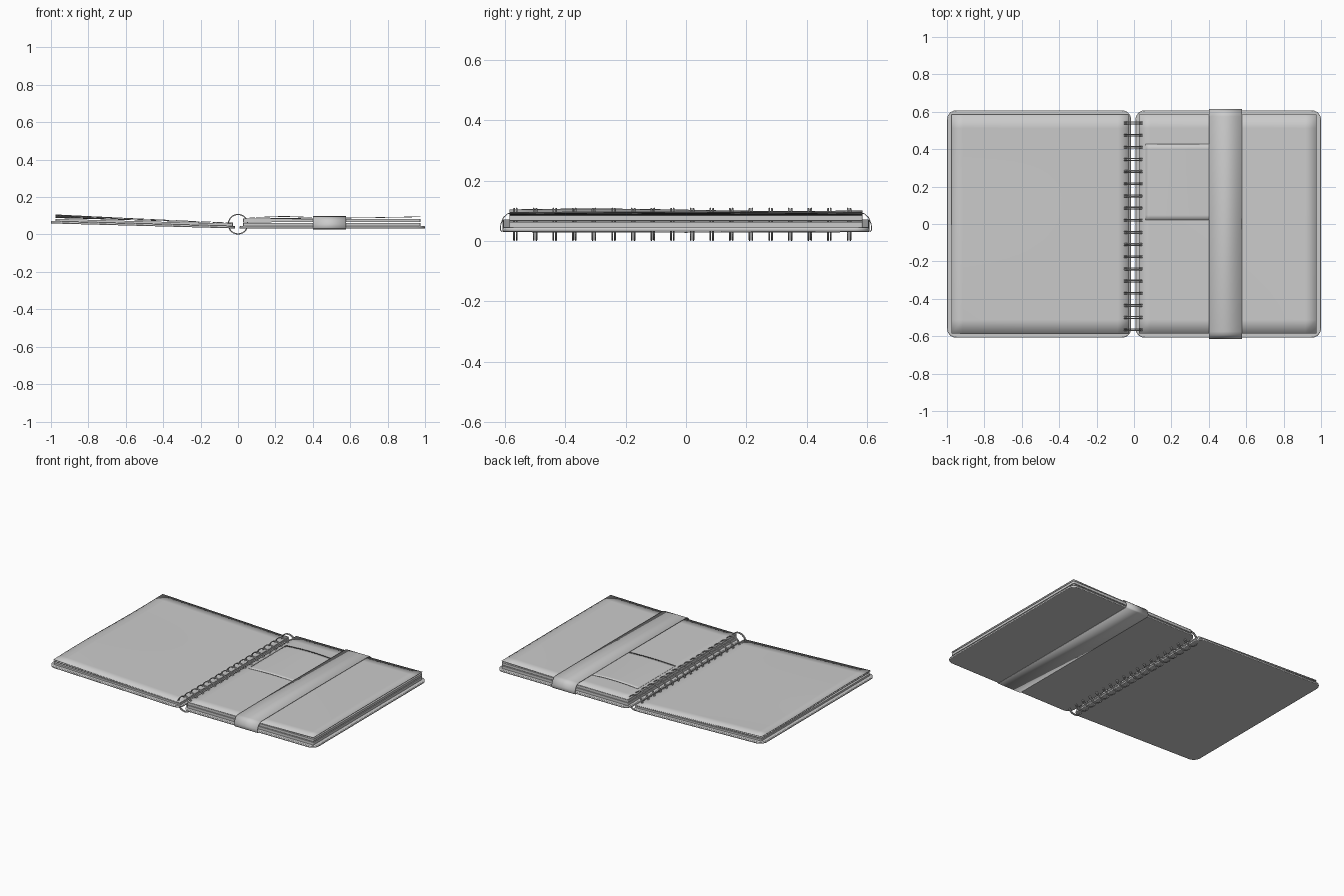
import bpy, bmesh, math

if "Cube" in bpy.data.objects:
    bpy.data.objects.remove(bpy.data.objects["Cube"])


def finish(name, bm):
    bmesh.ops.recalc_face_normals(bm, faces=bm.faces)
    me = bpy.data.meshes.new(name)
    bm.to_mesh(me)
    bm.free()
    ob = bpy.data.objects.new(name, me)
    bpy.context.collection.objects.link(ob)
    bpy.context.view_layer.objects.active = ob
    ob.select_set(True)
    bpy.ops.object.shade_smooth_by_angle(angle=math.radians(35))
    ob.select_set(False)
    return ob


def slab(name, x0, x1, hy, z0, z1, slope=0.0, r=0.05, bevel=0.0):
    """Rounded-corner plate, tilted along x by slope."""
    bm = bmesh.new()
    corners = [(x1 - r, hy - r, 0), (x0 + r, hy - r, 90),
               (x0 + r, r - hy, 180), (x1 - r, r - hy, 270)]
    vs = []
    for cx, cy, a0 in corners:
        for i in range(7):
            a = math.radians(a0 + 15 * i)
            vs.append(bm.verts.new((cx + r * math.cos(a), cy + r * math.sin(a), z0)))
    face = bm.faces.new(vs)
    ext = bmesh.ops.extrude_face_region(bm, geom=[face])
    for v in ext["geom"]:
        if isinstance(v, bmesh.types.BMVert):
            v.co.z = z1
    for v in bm.verts:
        v.co.z += slope * v.co.x
    ob = finish(name, bm)
    if bevel:
        m = ob.modifiers.new("edge_round", "BEVEL")
        m.width, m.segments = bevel, 2
    return ob


def sheet(name, x0, x1, y0, y1, height, thick=0.002, n=16):
    """Thin paper whose height follows height(u, v), u and v in 0..1."""
    bm = bmesh.new()
    rows = [[bm.verts.new((x0 + (x1 - x0) * i / n, y0 + (y1 - y0) * j / n,
                           height(i / n, j / n))) for i in range(n + 1)]
            for j in range(n + 1)]
    for j in range(n):
        for i in range(n):
            bm.faces.new((rows[j][i], rows[j][i + 1], rows[j + 1][i + 1], rows[j + 1][i]))
    ob = finish(name, bm)
    m = ob.modifiers.new("paper", "SOLIDIFY")
    m.thickness, m.offset = thick, 0
    return ob


# covers: the left one rises gently away from the rings
slab("right_cover", 0.008, 1.0, 0.608, 0.031, 0.044, bevel=0.004)
slab("left_cover", -1.0, -0.015, 0.608, 0.032, 0.045, slope=-0.027, bevel=0.004)

# page stacks
slab("right_pages_lower", 0.028, 0.975, 0.585, 0.044, 0.062, r=0.006)
slab("right_pages_upper", 0.028, 0.975, 0.585, 0.065, 0.082, slope=0.002, r=0.006)
slab("left_pages", -0.975, -0.028, 0.585, 0.045, 0.057, slope=-0.027, r=0.006)

# loose top sheets with a slight wave
sheet("right_top_sheet", 0.028, 0.975, -0.585, 0.585,
      lambda u, v: 0.084 + 0.010 * u * u + 0.0015 * math.sin(math.pi * v))
for k in range(2):
    sheet(f"left_loose_sheet_{k + 1}", -0.975, -0.028, -0.585, 0.585,
          lambda u, v, k=k: 0.060 + 0.002 * k + (1 - u) * (0.033 + 0.007 * k)
          + (1 - u) ** 2 * 0.004 * math.sin(5.5 * v + 0.3))

# small note tucked under the band
sheet("note", 0.062, 0.43, 0.022, 0.428,
      lambda u, v: 0.089 + 0.008 * math.sin(math.pi * u) * (0.6 + 0.4 * v), 0.0015)

# elastic band wrapping the right half
half = [(0.0, 0.098), (0.575, 0.096), (0.592, 0.091), (0.606, 0.078),
        (0.615, 0.055), (0.616, 0.036), (0.610, 0.029), (0.0, 0.027)]
loop = half + [(-y, z) for y, z in reversed(half[1:-1])]
bm = bmesh.new()
a = [bm.verts.new((0.402, y, z)) for y, z in loop]
b = [bm.verts.new((0.577, y, z)) for y, z in loop]
for i in range(len(loop)):
    j = (i + 1) % len(loop)
    bm.faces.new((a[i], a[j], b[j], b[i]))
band = finish("band", bm)
mod = band.modifiers.new("band_thickness", "SOLIDIFY")
mod.thickness, mod.offset = 0.003, -1

# double-wire binding rings
for i in range(18):
    for side in (-1, 1):
        bpy.ops.mesh.primitive_torus_add(
            location=(0, -0.565 + 0.065 * i + side * 0.0045, 0.055),
            rotation=(math.pi / 2, 0, 0), major_segments=32, minor_segments=8,
            major_radius=0.052, minor_radius=0.003)
        ring = bpy.context.object
        ring.name = f"ring_{i + 1}_{'front' if side < 0 else 'back'}"
        bpy.ops.object.shade_smooth()
        ring.select_set(False)
